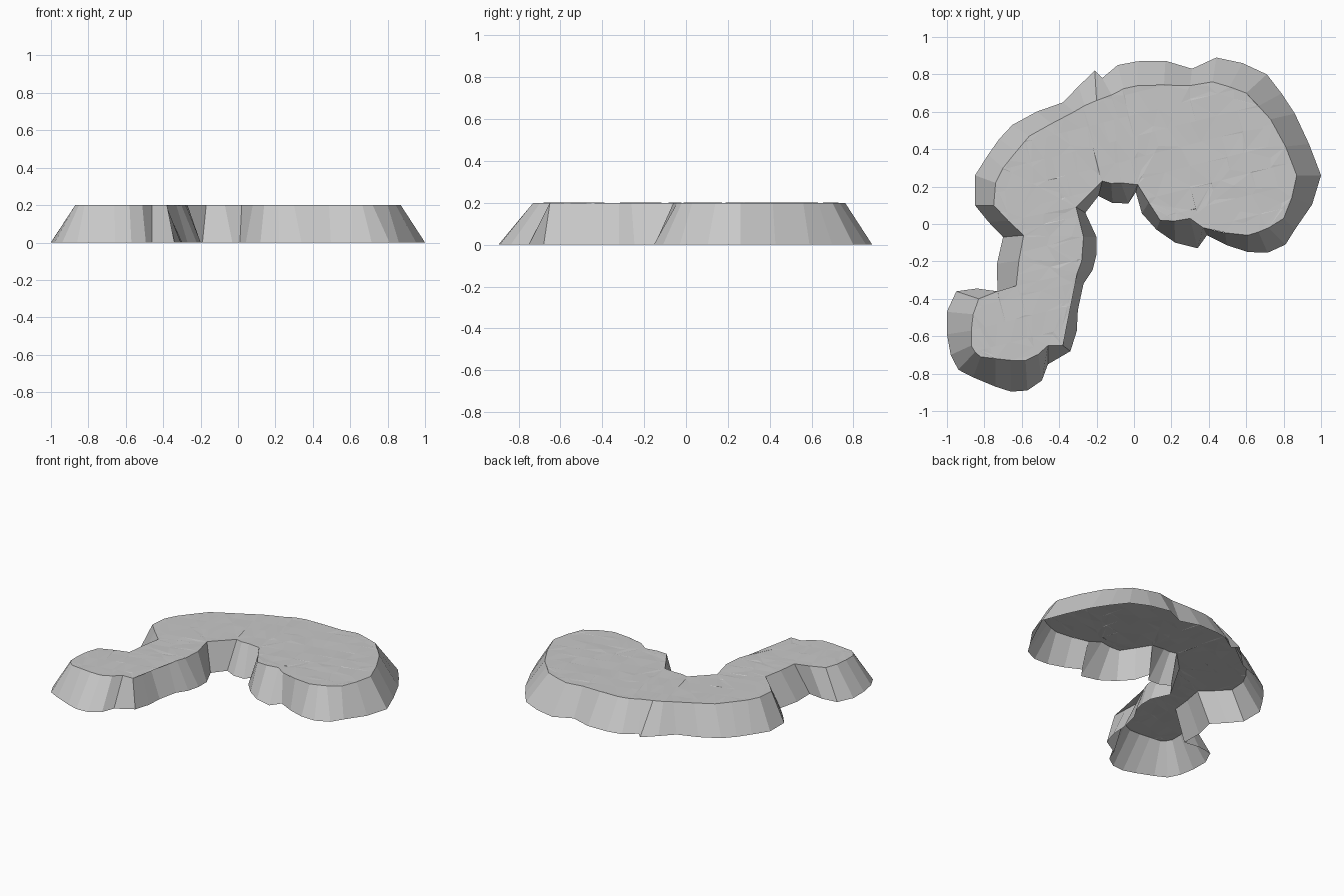
import bpy
import bmesh
import random
from mathutils import Vector

random.seed(4)
HEIGHT = 0.2

default_cube = bpy.data.objects.get("Cube")
if default_cube:
    bpy.data.objects.remove(default_cube, do_unlink=True)

# Outline stations in hundredths: foot x, foot y, rim x, rim y (clockwise)
OUTLINE = [
    (-85, 26, -74, 22), (-78, 37, -70, 30), (-65, 53, -56, 47),
    (-38, 65, -32, 60), (-21, 82, -20, 66), (-17, 78, -12, 69),
    (2, 87, 2, 74), (31, 83, 30, 74), (44, 89, 42, 76),
    (71, 80, 60, 70), (86, 59, 73, 56), (100, 26, 87, 26),
    (86, -3, 80, 3), (81, -11, 72, -2), (61, -15, 61, -6),
    (39, -6, 37, -2), (34, -13, 30, 3), (12, -3, 14, 2),
    (1, 17, 2, 21), (-3, 11, -7, 22), (-19, 15, -17, 23),
    (-26, 6, -31, 9), (-20, -7, -27, -7), (-20, -16, -28, -20),
    (-27, -32, -33, -32), (-30, -46, -39, -44), (-34, -68, -38, -65),
    (-46, -75, -46, -65), (-57, -89, -58, -73), (-74, -87, -74, -72),
    (-86, -82, -82, -71), (-98, -70, -87, -65), (-100, -59, -87, -57),
    (-95, -36, -83, -40), (-73, -36, -63, -33), (-70, -7, -59, -6),
    (-85, 10, -75, 10),
]


def grey_rock():
    mat = bpy.data.materials.new("rock_grey")
    mat.use_nodes = True
    colour = (0.58, 0.58, 0.58, 1.0)
    mat.diffuse_color = colour
    for node in mat.node_tree.nodes:
        if node.type == 'BSDF_PRINCIPLED':
            node.inputs["Base Color"].default_value = colour
    return mat


def make_object(name, bm, mat):
    mesh = bpy.data.meshes.new(name)
    bm.to_mesh(mesh)
    bm.free()
    mesh.materials.append(mat)
    obj = bpy.data.objects.new(name, mesh)
    bpy.context.collection.objects.link(obj)
    return obj


def stations():
    """Pairs of foot and rim points, with an extra small fold in each long span."""
    pairs = [(Vector((a, b, 0)) / 100, Vector((c, d, 0)) / 100)
             for a, b, c, d in OUTLINE]
    result = []
    for i, (foot, rim) in enumerate(pairs):
        next_foot, next_rim = pairs[(i + 1) % len(pairs)]
        result.append((foot, rim))
        span = next_foot - foot
        if span.length > 0.16:
            outward = Vector((-span.y, span.x, 0)).normalized()
            mid_foot = (foot + next_foot) / 2 + outward * random.uniform(0, 0.03)
            mid_rim = (rim + next_rim) / 2 + outward * random.uniform(0, 0.012)
            result.append((mid_foot, mid_rim))
    for foot, rim in result:
        rim.z = HEIGHT
    return result


def build_cliff(pairs, mat):
    """Sloping, faceted wall, open underneath."""
    bm = bmesh.new()
    ring = [(bm.verts.new(foot), bm.verts.new(rim)) for foot, rim in pairs]
    for i, (foot, rim) in enumerate(ring):
        next_foot, next_rim = ring[(i + 1) % len(ring)]
        bm.faces.new((next_foot, foot, rim, next_rim))
    return make_object("cliff_wall", bm, mat)


def build_plateau(pairs, mat):
    """Flat top cut into a grid with a very slight relief."""
    bm = bmesh.new()
    bm.faces.new([bm.verts.new(rim) for _, rim in reversed(pairs)])
    bmesh.ops.triangulate(bm, faces=bm.faces[:])
    for axis in (Vector((1, 0.25, 0)), Vector((-0.25, 1, 0))):
        for step in range(-9, 10):
            bmesh.ops.bisect_plane(
                bm, geom=bm.verts[:] + bm.edges[:] + bm.faces[:],
                plane_co=axis * step * 0.11, plane_no=axis, dist=0.0001)
    bmesh.ops.triangulate(bm, faces=bm.faces[:])
    bmesh.ops.remove_doubles(bm, verts=bm.verts[:], dist=0.002)
    for vert in bm.verts:
        if not vert.is_boundary:
            vert.co.z += random.uniform(-0.002, 0.001)
    return make_object("plateau_top", bm, mat)


rock = grey_rock()
points = stations()
build_cliff(points, rock)
build_plateau(points, rock)
